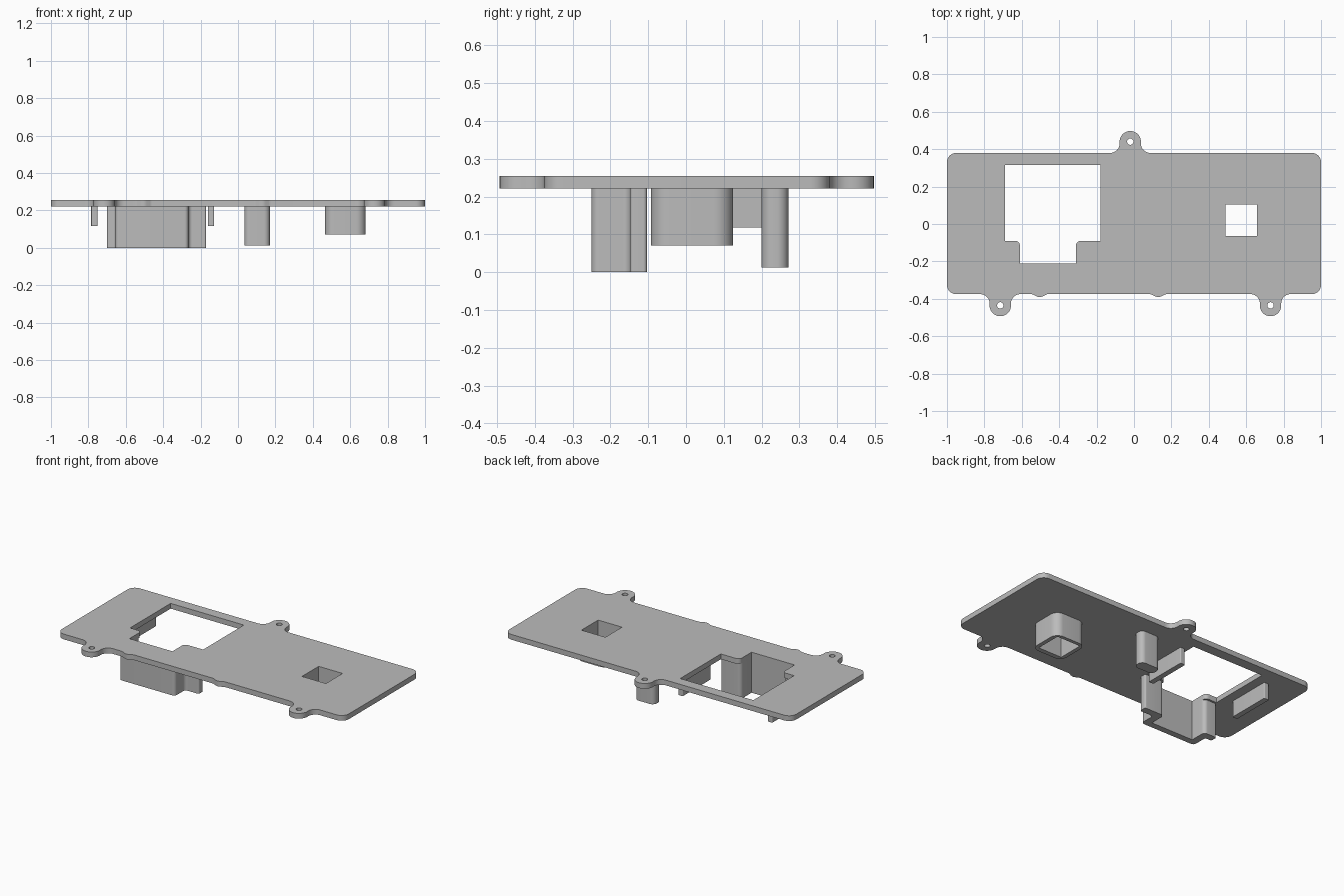
import bpy, bmesh, math
from mathutils import Vector

cube = bpy.data.objects.get("Cube")
if cube:
    bpy.data.objects.remove(cube, do_unlink=True)

grey = bpy.data.materials.new("light grey plastic")
grey.use_nodes = True
grey.diffuse_color = (0.5, 0.5, 0.5, 1)
grey.node_tree.nodes["Principled BSDF"].inputs["Base Color"].default_value = (0.5, 0.5, 0.5, 1)

UNDER, TOP = 0.222, 0.255


def rounded(points, steps=10):
    """Closed outline; each point is (x, y) or (x, y, corner radius)."""
    out = []
    for i, p in enumerate(points):
        c = Vector(p[:2])
        r = p[2] if len(p) > 2 else 0
        if not r:
            out.append(c)
            continue
        a = (Vector(points[i - 1][:2]) - c).normalized()
        b = (Vector(points[(i + 1) % len(points)][:2]) - c).normalized()
        half = a.angle(b) / 2
        start = c + a * (r / math.tan(half))
        centre = c + (a + b).normalized() * (r / math.sin(half))
        sweep = (start - centre).angle_signed(c + b * (r / math.tan(half)) - centre)
        for k in range(steps + 1):
            t = -sweep * k / steps
            v = start - centre
            out.append(centre + Vector((v.x * math.cos(t) - v.y * math.sin(t),
                                        v.x * math.sin(t) + v.y * math.cos(t))))
    return out


def box(x0, x1, y0, y1, r=0):
    return rounded([(x0, y0, r), (x1, y0, r), (x1, y1, r), (x0, y1, r)])


def circle(x, y, r, n=24):
    return [Vector((x + r * math.cos(math.tau * k / n), y + r * math.sin(math.tau * k / n)))
            for k in range(n)]


def extrude(name, loops, z0, z1):
    """Solid from an outer outline followed by any holes."""
    curve = bpy.data.curves.new(name, "CURVE")
    curve.dimensions = "2D"
    curve.fill_mode = "BOTH"
    curve.extrude = (z1 - z0) / 2
    for loop in loops:
        s = curve.splines.new("POLY")
        s.points.add(len(loop) - 1)
        for pt, v in zip(s.points, loop):
            pt.co = (v.x, v.y, 0, 1)
        s.use_cyclic_u = True
    tmp = bpy.data.objects.new(name + "_outline", curve)
    bpy.context.collection.objects.link(tmp)
    bpy.context.view_layer.update()
    mesh = bpy.data.meshes.new_from_object(tmp.evaluated_get(bpy.context.evaluated_depsgraph_get()))
    bpy.data.objects.remove(tmp, do_unlink=True)
    bm = bmesh.new()
    bm.from_mesh(mesh)
    bmesh.ops.remove_doubles(bm, verts=bm.verts, dist=0.0002)
    bmesh.ops.translate(bm, verts=bm.verts, vec=(0, 0, (z0 + z1) / 2))
    bmesh.ops.recalc_face_normals(bm, faces=bm.faces)
    bm.to_mesh(mesh)
    bm.free()
    mesh.materials.clear()
    mesh.materials.append(grey)
    ob = bpy.data.objects.new(name, mesh)
    bpy.context.collection.objects.link(ob)
    bpy.ops.object.select_all(action="DESELECT")
    ob.select_set(True)
    bpy.context.view_layer.objects.active = ob
    bpy.ops.object.shade_smooth_by_angle(angle=math.radians(30))
    return ob


# Plate outline, counter-clockwise, with screw tabs and small bumps
FRONT, BACK, TAB = -0.375, 0.38, 0.057


def tab(x, edge, tip, side):
    return [(x - side * TAB, edge, 0.05), (x - side * TAB, tip, TAB * 0.995),
            (x + side * TAB, tip, TAB * 0.995), (x + side * TAB, edge, 0.05)]


def bump(x):
    return [(x - 0.04, FRONT, 0.03), (x, FRONT - 0.02, 0.04), (x + 0.04, FRONT, 0.03)]


outline = [(-1, FRONT, 0.05)] + tab(-0.715, FRONT, -0.493, 1) + bump(-0.505) + bump(0.13)
outline += tab(0.73, FRONT, -0.493, 1) + [(1, FRONT, 0.05), (1, BACK, 0.05)]
outline += tab(-0.02, BACK, 0.497, -1) + [(-1, BACK, 0.05)]

# Stepped window, square window and screw holes
window = [(-0.69, 0.315), (-0.69, -0.09), (-0.61, -0.09, 0.025), (-0.61, -0.21),
          (-0.31, -0.21), (-0.31, -0.09, 0.025), (-0.18, -0.09), (-0.18, 0.315)]
square = box(0.49, 0.657, -0.063, 0.103)
screws = [circle(x, y, 0.017) for x, y in ((-0.715, -0.435), (0.73, -0.435), (-0.02, 0.44))]
extrude("cover_plate", [rounded(outline), rounded(window), square] + screws, UNDER, TOP)

# U-shaped wall with end flanges below the step of the large window
wall = [(-0.70, -0.103, 0.01), (-0.70, -0.148, 0.01), (-0.655, -0.148, 0.015), (-0.655, -0.25, 0.02),
        (-0.265, -0.25, 0.02), (-0.265, -0.148, 0.02), (-0.17, -0.148, 0.01), (-0.17, -0.103, 0.01),
        (-0.31, -0.103, 0.025), (-0.31, -0.21), (-0.61, -0.21), (-0.61, -0.103, 0.025)]
extrude("window_wall", [rounded(wall)], 0, UNDER)

# Sleeve below the square window
extrude("square_sleeve", [box(0.465, 0.683, -0.093, 0.125, 0.05), square], 0.071, UNDER)

# Support post and side ribs
extrude("support_post", [box(0.034, 0.17, 0.2, 0.271, 0.03)], 0.013, UNDER)
for name, x in (("right_rib", -0.768), ("left_rib", -0.144)):
    extrude(name, [box(x - 0.017, x + 0.017, -0.02, 0.262, 0.006)], 0.118, UNDER)
